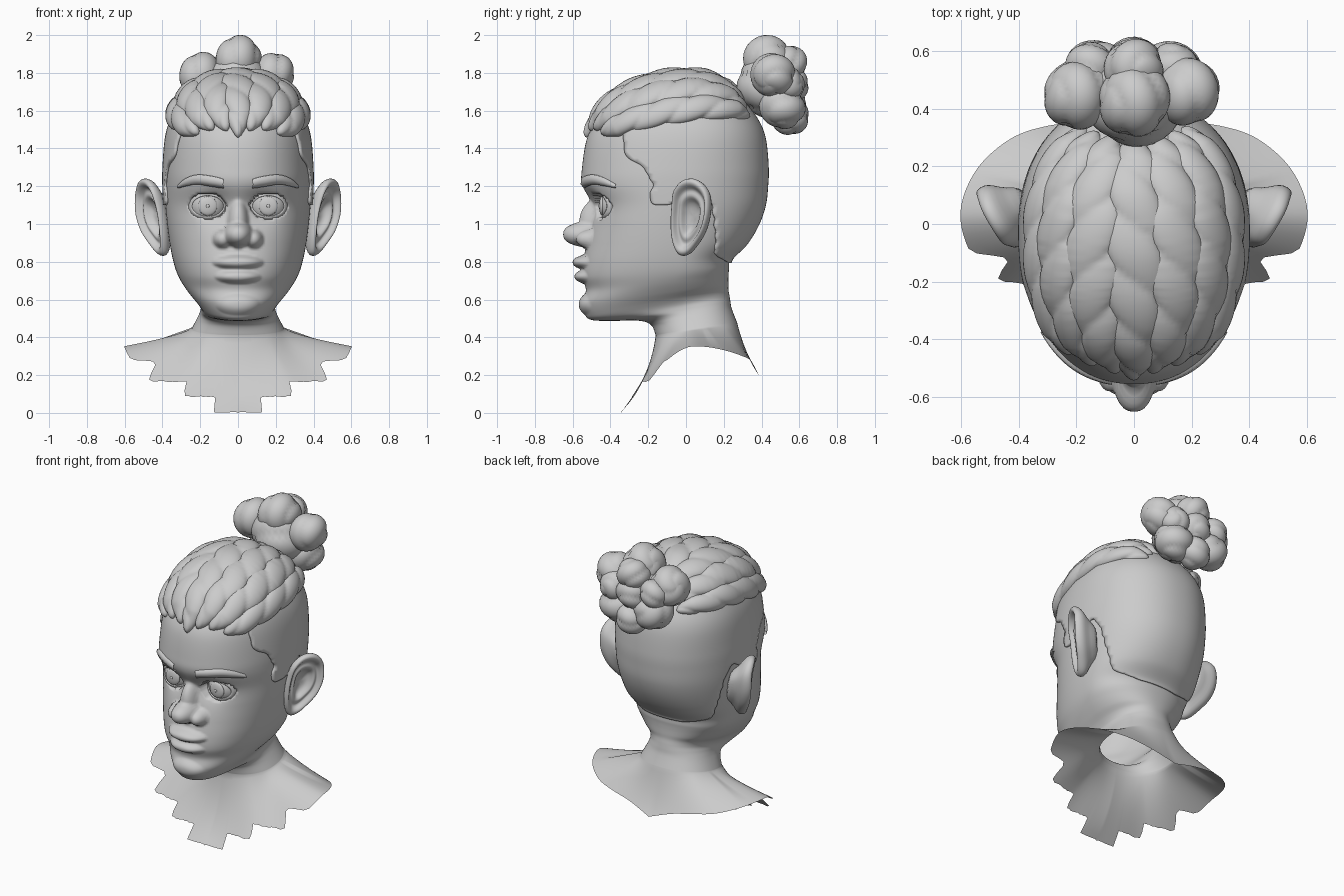
import bpy, bmesh, math, random
from math import sin, cos, pi, radians, sqrt, atan2
from mathutils import Vector, Quaternion
from mathutils.bvhtree import BVHTree

if "Cube" in bpy.data.objects:
    bpy.data.objects.remove(bpy.data.objects["Cube"])
random.seed(4)

def spline(pts, k, closed=False):
    n, out = len(pts), []
    for i in range(n if closed else n - 1):
        q = [pts[(i + d) % n] if closed else pts[min(max(i + d, 0), n - 1)] for d in (-1, 0, 1, 2)]
        for t in [s / k for s in range(k)]:
            out.append([.5 * (2*b + (c-a)*t + (2*a - 5*b + 4*c - d)*t*t + (3*b - a - 3*c + d)*t**3)
                        for a, b, c, d in zip(*q)])
    return out if closed else out + [list(pts[-1])]

def finish(name, bm, mirror=False):
    for f in bm.faces:
        f.smooth = True
    me = bpy.data.meshes.new(name)
    bm.to_mesh(me)
    ob = bpy.data.objects.new(name, me)
    bpy.context.collection.objects.link(ob)
    if mirror:
        ob.modifiers.new("Mirror", 'MIRROR')
    return ob

def loft(name, rings, wrap=True, caps=False, recalc=True, mirror=False):
    bm = bmesh.new()
    vs = [[bm.verts.new(p) for p in r] for r in rings]
    n = len(rings[0])
    for a, b in zip(vs, vs[1:]):
        for j in range(n if wrap else n - 1):
            bm.faces.new((a[j], b[j], b[(j + 1) % n], a[(j + 1) % n]))
    if caps:
        bm.faces.new(vs[0])
        bm.faces.new(vs[-1][::-1])
    bmesh.ops.remove_doubles(bm, verts=bm.verts, dist=1e-5)
    if recalc:
        bmesh.ops.recalc_face_normals(bm, faces=bm.faces)
    return finish(name, bm, mirror)

def ellipsoid(name, c, r):
    bm = bmesh.new()
    bmesh.ops.create_uvsphere(bm, u_segments=32, v_segments=20, radius=1)
    for v in bm.verts:
        x, y, z = v.co
        v.co = (c[0] + x * r[0], c[1] - z * r[1], c[2] + y * r[2])
    finish(name, bm, True)

# Skin rings: front y, front z, back y, back z, half width, y of widest point
KEYS = [(0, 1.775, 0, 1.775, 0, 0), (-.12, 1.765, .1, 1.765, .11, 0), (-.27, 1.72, .2, 1.72, .22, 0),
        (-.39, 1.65, .29, 1.65, .295, 0), (-.47, 1.55, .37, 1.55, .347, 0), (-.525, 1.45, .41, 1.45, .375, 0),
        (-.55, 1.3, .425, 1.3, .387, -.02), (-.55, 1.21, .422, 1.2, .388, -.03), (-.5, 1.1, .41, 1.1, .384, -.04),
        (-.505, 1., .375, 1., .375, -.05), (-.525, .9, .315, .9, .362, -.05), (-.545, .8, .238, .82, .345, -.05),
        (-.55, .72, .228, .76, .325, -.05), (-.53, .65, .225, .72, .298, -.06), (-.55, .58, .225, .68, .26, -.06),
        (-.535, .52, .225, .65, .22, -.06), (-.5, .492, .23, .62, .2, -.04), (-.4, .487, .235, .59, .197, 0),
        (-.25, .488, .24, .56, .203, .03), (-.185, .465, .25, .53, .217, .04), (-.16, .41, .27, .48, .245, .05)]
# Nose bridge, tip and wings, lips, chin: centre, radii
BUMPS = [(0, -.44, .99, .062, .125, .15), (0, -.47, .945, .082, .18, .073), (.08, -.45, .92, .057, .13, .056),
         (0, -.47, .797, .14, .13, .044), (0, -.46, .722, .13, .13, .044), (0, -.46, .575, .12, .105, .065)]
EYE = Vector((.16, -.355, 1.095))

def face_y(x, y, z):
    if y > -.25 or z < .5:
        return y
    x = abs(x)
    y += .035 * math.exp(-((x - .13) / .08) ** 2 - ((z - 1.095) / .08) ** 2)
    for cx, cy, cz, ax, ay, az in BUMPS:
        q = 1 - (((x - cx) / ax) ** 2 + ((z - cz) / az) ** 2) ** 1.25
        if q > 0:
            h = cy - ay * sqrt(q)
            y = min(y, h) - max(.03 - abs(y - h), 0) ** 2 / .12
    return max(y, -.34) if ((x - EYE.x) / .095) ** 2 + ((z - EYE.z) / .064) ** 2 < 1 else y

rings = []
for fy, fz, by, bz, w, m in spline(KEYS, 9):
    ring = []
    for t in [2 * pi * j / 144 - .45 * sin(2 * pi * j / 144) for j in range(144)]:
        r = (abs(sin(t)) ** 2.2 + abs(cos(t)) ** 2.2) ** (-1 / 2.2)
        y = m - r * cos(t) * ((m - fy) if cos(t) > 0 else (by - m))
        x, z = w * r * sin(t), fz + (bz - fz) * (y - fy) / max(by - fy, 1e-4)
        ring.append((x, face_y(x, y, z), z))
    rings.append(ring)

# Shoulder shell: smooth flare, then trimmed to a stepped height (x, y, z by direction)
FLARE = spline([(0, -.35, 0), (.16, -.345, 0), (.33, -.31, .05), (.47, -.21, .15), (.56, -.11, .27), (.6, .0, .345),
                (.59, .1, .35), (.53, .21, .33), (.42, .3, .3), (.3, .34, .28), (.15, .36, .25), (0, .385, .2)], 4)
STEPS = [(0, -.35, 0), (.13, -.34, 0), (.14, -.34, .08), (.29, -.28, .085), (.3, -.27, .16), (.46, -.19, .165),
         (.46, -.13, .27), (.54, -.09, .28), (.6, .0, .34), (0, .385, 0)]

def at_angle(line, p):
    ang = lambda q: atan2(abs(q[0]), .05 - q[1])
    for e, g in zip(line, line[1:]):
        if ang(p) <= ang(g) + 1e-6:
            q = Vector(e).lerp(Vector(g), (ang(p) - ang(e)) / (ang(g) - ang(e)))
            return Vector((math.copysign(q.x, p[0]), q.y, q.z))

cols = []
for a in map(Vector, rings[-1]):
    b, low = at_angle(FLARE, a), at_angle(STEPS, a).z
    c = a.lerp(b, .2 if a.y < .1 else .4)
    c.z = a.z + (b.z - a.z) * (.65 - .25 * min(1, abs(b.x) / .35))
    curve = [a * (1 - t) ** 2 + c * 2 * t * (1 - t) + b * t * t for t in [s / 60 for s in range(61)]]
    keep = [p for p in curve if p.z >= low] if a.y < .0 else curve
    cols.append([keep[round(s * (len(keep) - 1) / 12)] for s in range(1, 13)])
rings += [list(r) for r in zip(*cols)]
head = loft("head_and_shoulders", rings, recalc=False)
bvh = BVHTree.FromPolygons([v.co for v in head.data.vertices], [p.vertices[:] for p in head.data.polygons])

# Shaved hair: head faces inside a side outline (y, z), pushed outwards
OUTLINE = [(-.33, 1.55), (-.32, 1.36), (-.22, 1.3), (-.18, 1.22), (-.18, 1.1), (-.08, 1.1), (0, 1.15), (.08, 1.2),
           (.14, 1.1), (.155, .95), (.15, .84), (.22, .795), (.5, .79), (.5, 1.9), (-.2, 1.9)]

def inside(y, z):
    return sum((z0 > z) != (z1 > z) and y < y0 + (z - z0) * (y1 - y0) / (z1 - z0)
               for (y0, z0), (y1, z1) in zip(OUTLINE, OUTLINE[1:] + OUTLINE[:1])) % 2

bm = bmesh.new()
bm.from_mesh(head.data)
bmesh.ops.delete(bm, geom=[f for f in bm.faces if not inside(*f.calc_center_median().yz)], context='FACES')
bm.normal_update()
for v in bm.verts:
    v.co += v.normal * .013
rim = {v: [e.other_vert(v) for e in v.link_edges if e.is_boundary] for v in bm.verts if v.is_boundary}
for _ in range(4):
    for v, co in [(v, (v.co + sum((n.co for n in ns), Vector()) / len(ns)) / 2) for v, ns in rim.items()]:
        v.co = co
sol = finish("shaved_hair", bm).modifiers.new("Solidify", 'SOLIDIFY')
sol.thickness, sol.offset = .016, -1

# Eyes, with lids wrapped over the ball
ellipsoid("eyeballs", EYE, (.1, .1, .1))
ellipsoid("irises", EYE + Vector((0, -.09, 0)), (.05, .015, .05))
ellipsoid("pupils", EYE + Vector((0, -.104, 0)), (.009, .005, .009))
lid = []
for s, R in ((1, .098), (1, .105), (1.08, .109), (1.2, .109), (1.35, .107), (1.5, .1)):
    pts = [(.083 * s * cos(pi * i / 20), .054 * s * sin(pi * i / 20)) for i in range(40)]
    lid.append([EYE + Vector((x, -sqrt(max(R * R - x * x - z * z, 0)), z)) for x, z in pts])
loft("eyelids", lid, mirror=True)

# Eyebrows draped on the forehead
brow = []
for x, z, h in spline([(.075, 1.215, .024), (.13, 1.226, .028), (.21, 1.236, .027), (.27, 1.222, .022),
                       (.31, 1.2, .01)], 5):
    hits = [(bvh.ray_cast(Vector((x, -2, z + v * h)), Vector((0, 1, 0))), lift)
            for v, lift in ((-1, -.01), (-.9, .01), (0, .016), (.9, .01), (1, -.01))]
    brow.append([hit[0] + hit[1] * lift for hit, lift in hits])
loft("eyebrows", brow, wrap=False, mirror=True)

# Ears: outline loop swept through root, rim, fold and hollow
EAR = [(.41, -.07, 1.1), (.435, -.06, 1.18), (.47, -.01, 1.235), (.51, .06, 1.235), (.53, .12, 1.17),
       (.53, .125, 1.06), (.5, .1, .96), (.455, .06, .89), (.41, .01, .835), (.385, -.04, .84),
       (.385, -.07, .92), (.395, -.075, 1.02)]
c, n = Vector((.455, .02, 1.04)), Vector((.84, -.54, 0))
ear = [[c + (Vector(p) - c) * s + n * h for p in spline(EAR, 3, True)] for s, h in
       ((.45, -.12), (.6, -.07), (.88, -.04), (1, -.015), (1, .012), (.92, .028), (.82, .022), (.74, 0),
        (.66, -.008), (.56, .006), (.46, -.006), (.36, -.035), (.1, -.04))]
loft("ears", ear, caps=True, mirror=True).modifiers.new("Subsurf", 'SUBSURF')

# Twisted braids running front to back over the scalp
f, u = Vector((0, -1, -.15)).normalized(), Vector((0, -.15, 1)).normalized()
centre, N = Vector((0, -.05, 1.42)), 90
for i in range(-3, 4):
    k, sign = abs(i), 1 if i >= 0 else -1
    phi, start, wide = radians((0, 23, 43, 61)[k]) * sign, (13, 19, 25, 32)[k], (.11, .102, .092, .077)[k]
    lams = [radians(start + (155 - start) * j / N) for j in range(N + 1)]
    path = [bvh.ray_cast(centre, f * cos(l) + (u * cos(phi) + Vector((sin(phi), 0, 0))) * sin(l)) for l in lams]
    tube, s = [], 0
    for j, (p, nor, _, _) in enumerate(path):
        back, ahead = path[max(j - 1, 0)][0], path[min(j + 1, N)][0]
        side = nor.cross(ahead - back).normalized()
        s += (p - back).length
        e = min(1, sqrt(min(j, N - j) / 12) + .1)
        ring = []
        for al in [2 * pi * q / 28 for q in range(28)]:
            r = .8 + .25 * abs(sin(al + sign * 17 * s)) ** .6
            ring.append(p + nor * (.006 + .05 * e * r * sin(al)) + side * (wide * sin(lams[j]) ** .6 * e * r * cos(al)))
        tube.append(ring)
    loft("braid_%d" % (i + 4), tube, caps=True)

# Bun of coiled knots: centre, radius
KNOTS = [(0, .43, 1.87, .133), (-.195, .45, 1.785, .128), (.185, .46, 1.79, .122), (-.13, .52, 1.64, .125),
         (.12, .51, 1.62, .125), (0, .55, 1.57, .105), (0, .55, 1.73, .105), (-.15, .54, 1.76, .095),
         (.14, .54, 1.74, .095), (0, .54, 1.85, .105), (0, .44, 1.73, .18)]
for i, (x, y, z, r) in enumerate(KNOTS):
    q = Quaternion(Vector((random.uniform(-1, 1), random.uniform(-1, 1), .3)).normalized(), random.uniform(0, 3))
    knot = []
    for a in [pi * k / 20 for k in range(21)]:
        R = [r * (.85 + .15 * sin(a) * abs(sin(pi * j / 12 + 2 * a)) ** .5) for j in range(36)]
        knot.append([Vector((x, y, z)) + q @ Vector((sin(a) * cos(pi * j / 18), sin(a) * sin(pi * j / 18), cos(a))) * R[j]
                     for j in range(36)])
    loft("bun_knot_%d" % (i + 1), knot)
